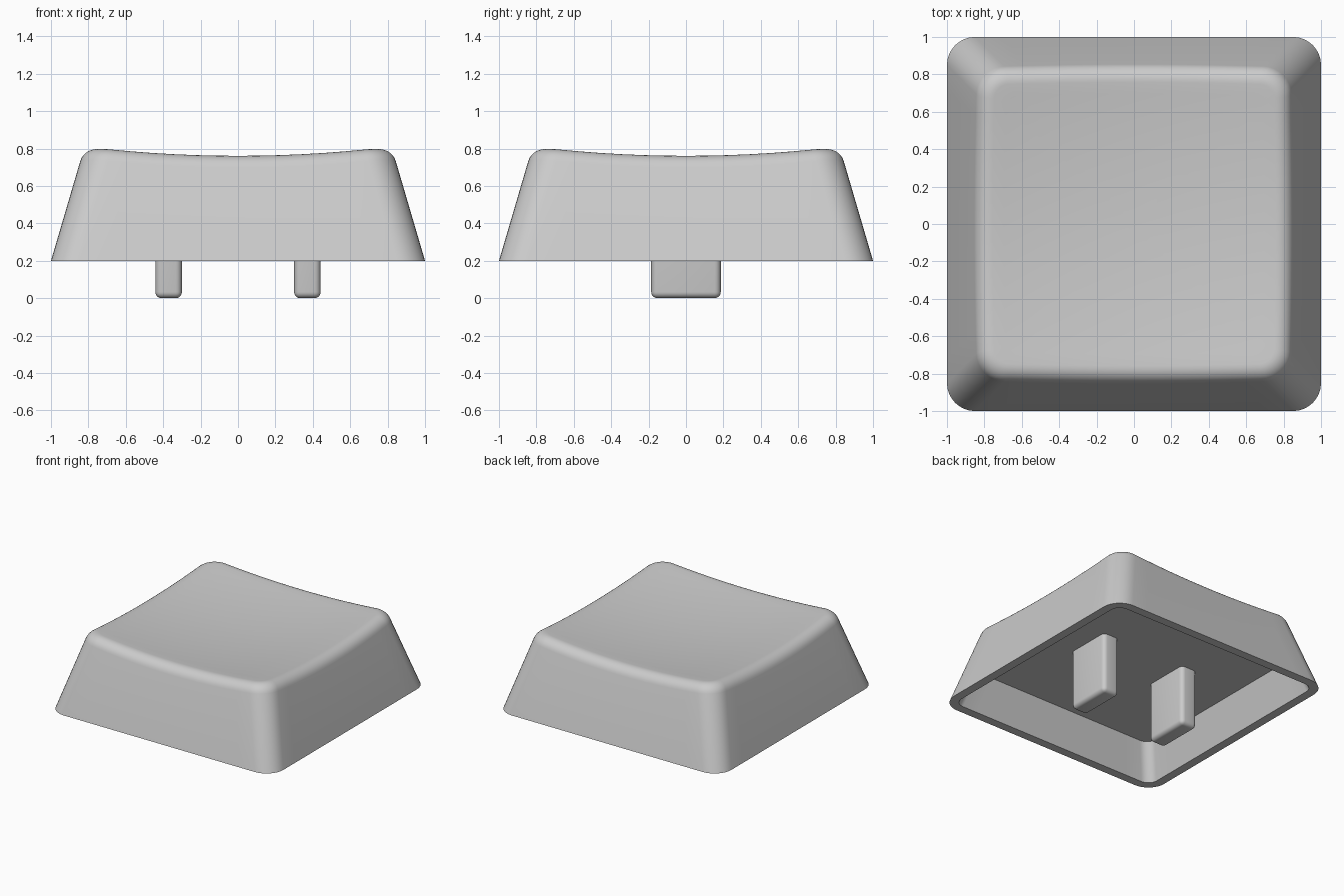
import bpy, bmesh, math
from mathutils import Vector

if "Cube" in bpy.data.objects:
    bpy.data.objects.remove(bpy.data.objects["Cube"])

BASE, CEILING = 0.2, 0.48      # height of the lower rim and of the hollow's ceiling
SLOPE = 0.294                  # inward lean of the walls
RADIUS, WALL, EDGE = 0.15, 0.07, 0.075

grey = bpy.data.materials.new("light grey plastic")
grey.diffuse_color = (0.6, 0.6, 0.6, 1)
grey.use_nodes = True
grey.node_tree.nodes["Principled BSDF"].inputs["Base Color"].default_value = grey.diffuse_color


def outline(w, r, arc=8, straight=12):
    """Rounded square of half width w and corner radius r."""
    corners = []
    for q in range(4):
        a0 = q * math.pi / 2
        cx = (w - r) * (1 if q in (0, 3) else -1)
        cy = (w - r) * (1 if q in (0, 1) else -1)
        corners.append([Vector((cx + r * math.cos(a0 + i * math.pi / 2 / arc),
                                cy + r * math.sin(a0 + i * math.pi / 2 / arc)))
                        for i in range(arc + 1)])
    pts = []
    for q in range(4):
        pts += corners[q]
        a, b = corners[q][-1], corners[(q + 1) % 4][0]
        pts += [a.lerp(b, i / straight) for i in range(1, straight)]
    return pts


def flat_ring(w, r, z):
    return [p.to_3d() + Vector((0, 0, z)) for p in outline(w, r)]


def dish(p):
    """Place a point on the shallow spherical top."""
    return Vector((p.x, p.y, 0.717 + (p.x ** 2 + p.y ** 2) / 13.2))


def finish(name, bm):
    bmesh.ops.recalc_face_normals(bm, faces=bm.faces)
    mesh = bpy.data.meshes.new(name)
    bm.to_mesh(mesh)
    bm.free()
    mesh.materials.append(grey)
    obj = bpy.data.objects.new(name, mesh)
    bpy.context.collection.objects.link(obj)
    bpy.ops.object.select_all(action='DESELECT')
    obj.select_set(True)
    bpy.context.view_layer.objects.active = obj
    bpy.ops.object.shade_smooth_by_angle(angle=math.radians(35))
    return obj


# Hollow inside, lower rim and outer base
base = flat_ring(1, RADIUS, BASE)
rings = [flat_ring(1 - WALL - SLOPE * (CEILING - BASE), RADIUS - WALL, CEILING),
         flat_ring(1 - WALL, RADIUS - WALL, BASE),
         base]

# Rounded upper edge between the leaning walls and the dish
STEPS, WEIGHT = 7, 0.8
fillet = [[] for _ in range(STEPS + 1)]
for k, foot in enumerate(base):
    z = 0.78
    for _ in range(4):
        w = 1 - SLOPE * (z - BASE)
        apex = dish(outline(w, RADIUS)[k])
        z = apex.z
    start = apex + (foot - apex).normalized() * EDGE
    end = dish(outline(w - EDGE, RADIUS - EDGE)[k])
    for i in range(STEPS + 1):
        t = i / STEPS
        a, b, c = (1 - t) ** 2, 2 * t * (1 - t) * WEIGHT, t * t
        fillet[i].append((start * a + apex * b + end * c) / (a + b + c))
rings += fillet

# Dished top, shrinking to the middle
for f in (0.92, 0.82, 0.7, 0.56, 0.42, 0.28, 0.14, 0.04):
    rings.append([dish(p * f) for p in fillet[-1]])

bm = bmesh.new()
loops = [[bm.verts.new(p) for p in ring] for ring in rings]
n = len(base)
for lo, hi in zip(loops, loops[1:]):
    for i in range(n):
        j = (i + 1) % n
        bm.faces.new((lo[i], lo[j], hi[j], hi[i]))
bm.faces.new(loops[0])
bm.faces.new(loops[-1])
finish("key_cap_shell", bm)

# Two mounting prongs under the ceiling
for side, x in (("left", -0.371), ("right", 0.371)):
    bm = bmesh.new()
    bmesh.ops.create_cube(bm, size=1)
    top = CEILING + 0.01
    for v in bm.verts:
        v.co = (x + v.co.x * 0.142, v.co.y * 0.372, (v.co.z + 0.5) * top)
    edges = [e for e in bm.edges if min(v.co.z for v in e.verts) < 0.01]
    bmesh.ops.bevel(bm, geom=edges, offset=0.033, segments=5, profile=0.5,
                    affect='EDGES')
    finish(side + "_prong", bm)
